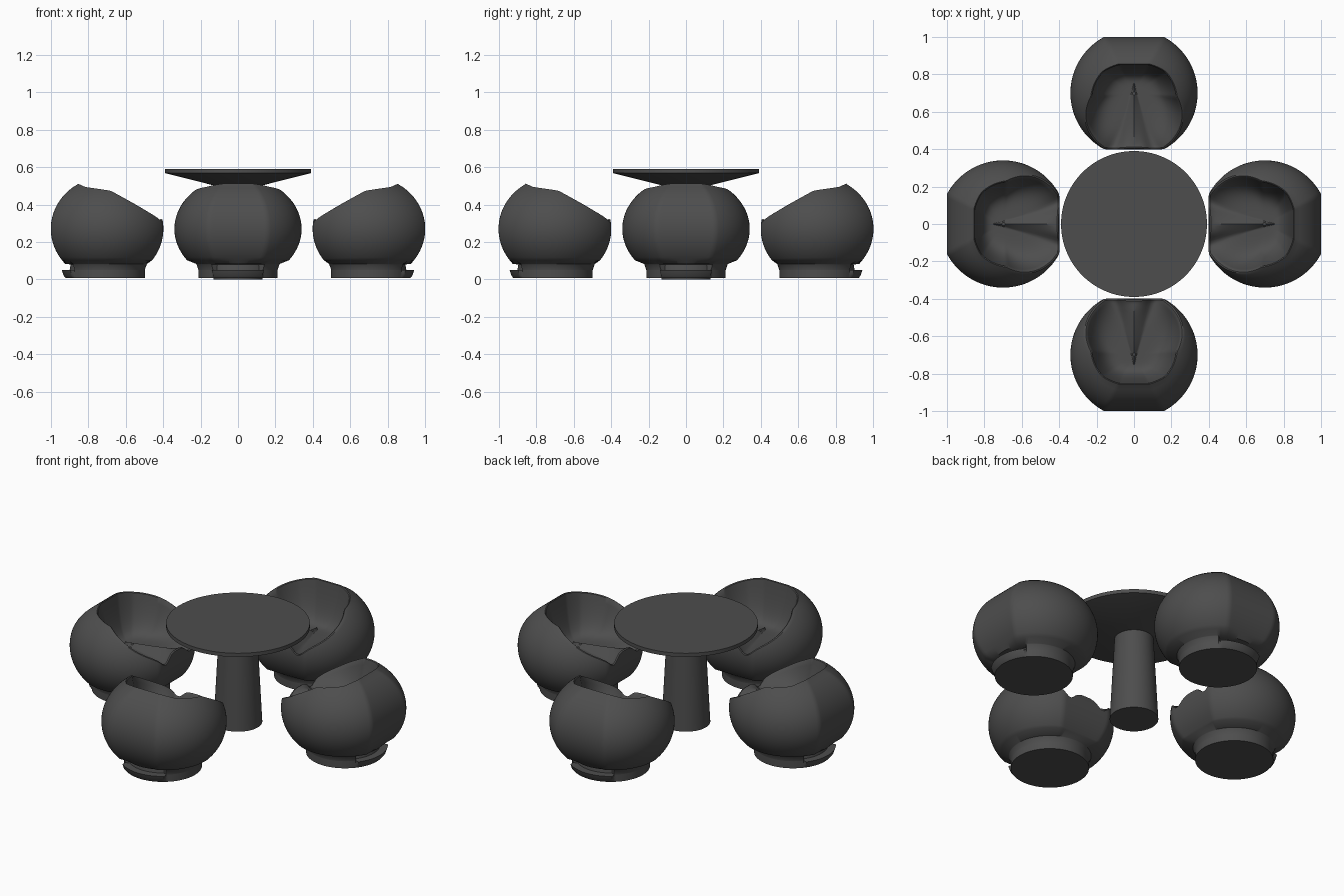
import bpy, bmesh, math
from mathutils import Matrix

cube = bpy.data.objects.get("Cube")
if cube:
    bpy.data.objects.remove(cube, do_unlink=True)

charcoal = bpy.data.materials.new("charcoal_plastic")
charcoal.use_nodes = True
charcoal.diffuse_color = (0.075, 0.075, 0.075, 1)
charcoal.node_tree.nodes["Principled BSDF"].inputs["Base Color"].default_value = (0.075, 0.075, 0.075, 1)

SIDES = 128
MID = 0.27          # height of the widest part of the pod
SEAT = 0.265        # height of the seat floor


def loft(name, rings):
    """Skin closed rings of points and cap both ends."""
    bm = bmesh.new()
    rows = [[bm.verts.new(p) for p in ring] for ring in rings]
    for low, high in zip(rows, rows[1:]):
        for i in range(len(low)):
            j = (i + 1) % len(low)
            bm.faces.new((low[i], low[j], high[j], high[i]))
    bm.faces.new(rows[0][::-1])
    bm.faces.new(rows[-1])
    bmesh.ops.recalc_face_normals(bm, faces=bm.faces)
    mesh = bpy.data.meshes.new(name)
    bm.to_mesh(mesh)
    bm.free()
    mesh.materials.append(charcoal)
    obj = bpy.data.objects.new(name, mesh)
    bpy.context.collection.objects.link(obj)
    bpy.ops.object.select_all(action="DESELECT")
    obj.select_set(True)
    bpy.context.view_layer.objects.active = obj
    bpy.ops.object.shade_smooth_by_angle(angle=math.radians(35))
    return obj


def circle(r, z):
    steps = [math.tau * i / SIDES for i in range(SIDES)]
    return [(r * math.cos(a), r * math.sin(a), z) for a in steps]


def clamp(v):
    return max(0.0, min(1.0, v))


# Pod shape: an ellipsoid flattened at the front and back
def pod_point(a, z):
    r = 0.34 * math.sqrt(max(0, 1 - ((z - MID) / 0.28) ** 2))
    r *= min(1, 0.885 / max(abs(math.sin(a)), 0.01))
    return r * math.cos(a), r * math.sin(a), z


RIM = [(-0.3, 0.512), (-0.17, 0.512), (-0.12, 0.49), (0.02, 0.47),
       (0.15, 0.40), (0.28, 0.325), (0.32, 0.31)]


# Rim height falls to the front, with a dip for each leg
def rim_height(x, y):
    z = RIM[-1][1]
    for (y0, z0), (y1, z1) in zip(RIM, RIM[1:]):
        if y0 <= y <= y1:
            z = z0 + (z1 - z0) * (y - y0) / (y1 - y0)
    dip = math.exp(-((abs(x) - 0.115) / 0.045) ** 2)
    return z - 0.045 * dip * clamp((y - 0.15) / 0.1)


def rim_point(a):
    z = 0.4
    for _ in range(60):
        x, y, _z = pod_point(a, z)
        z += 0.3 * (rim_height(x, y) - z)
    return pod_point(a, z)


# Seat floor with a tapering ridge between the legs
def seat_height(x, y):
    width = 0.085 * clamp((y + 0.05) / 0.3)
    ridge = 1 - abs(x) / width if width > 0 else 0
    return SEAT + 0.05 * clamp(ridge) * clamp((y + 0.15) / 0.4)


def chair_rings():
    angles = [math.tau * i / SIDES for i in range(SIDES)]
    rings = []
    # Plinth with a flared step and a slot at the back: height, radius, back radius
    for z, r, back in [(0.008, 0.212, 0.212), (0.02, 0.212, 0.222),
                       (0.05, 0.212, 0.232), (0.051, 0.212, 0.19),
                       (0.08, 0.222, 0.185), (0.083, 0.224, 0.215)]:
        ring = []
        for a in angles:
            rr = back if math.sin(a) < -0.78 else r
            ring.append((rr * math.cos(a), rr * math.sin(a) - 0.01, z))
        rings.append(ring)
    # Outer wall
    rims = [rim_point(a) for a in angles]
    for k in range(25):
        t = k / 24
        rings.append([pod_point(a, 0.102 + (p[2] - 0.102) * t)
                      for a, p in zip(angles, rims)])
    # Rounded lip and inner bowl down to the seat
    rings.append([(x * 0.975, y * 0.975, z + 0.004) for x, y, z in rims])
    for k in range(30):
        s = 0.95 * (1 - k / 30)
        ring = []
        for x, y, z in rims:
            floor = seat_height(x * s, y * s)
            ring.append((x * s, y * s, floor + (z - floor) * (s / 0.95) ** 5))
        rings.append(ring)
    return rings


# Four chairs facing the table
for i, side in enumerate(["front", "left", "back", "right"]):
    chair = loft(side + "_chair", chair_rings())
    chair.data.transform(Matrix.Rotation(i * math.pi / 2, 4, "Z")
                         @ Matrix.Translation((0, -0.7, 0)))

# Table
loft("table_pedestal", [circle(0.132, 0), circle(0.105, 0.52)])
loft("table_top", [circle(0.12, 0.5), circle(0.39, 0.568), circle(0.39, 0.59)])
